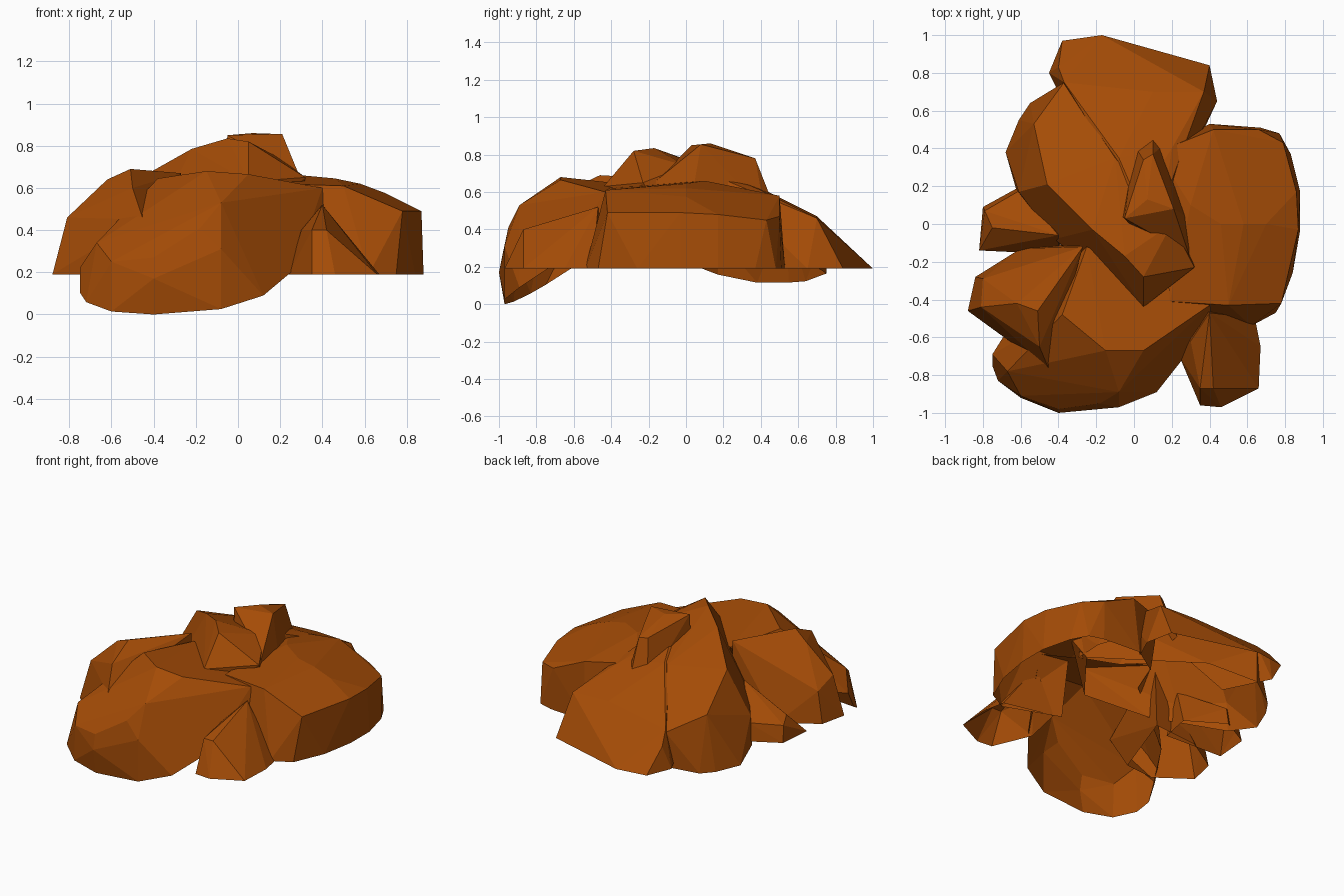
import bpy, bmesh
from math import radians
from mathutils import Vector

mat = bpy.data.materials.new("ochre_stone")
mat.diffuse_color = (0.375, 0.072, 0.002, 1)


def boulder(name, rim, crown, base=0.19, sx=0.0, sy=0.0, inner=None):
    """Faceted open-bottomed shell: rim outline lies on the plane base + sx*x + sy*y.
    Walls facing the 'inner' direction are buried in the pile and left open."""
    bm = bmesh.new()
    rim_v = {bm.verts.new((x, y, base + sx * x + sy * y)) for x, y in rim}
    for p in crown:
        bm.verts.new(p)
    bmesh.ops.convex_hull(bm, input=bm.verts[:])
    bmesh.ops.recalc_face_normals(bm, faces=bm.faces[:])
    # open underside and buried walls
    gone = [f for f in bm.faces if f.normal.z < -0.3 and all(v in rim_v for v in f.verts)]
    if inner:
        d = Vector((*inner, 0)).normalized()
        gone += [f for f in bm.faces if f not in gone and f.normal.dot(d) > 0.75]
    bmesh.ops.delete(bm, geom=gone, context='FACES')
    loose = [v for v in bm.verts if not v.link_faces]
    bmesh.ops.delete(bm, geom=loose, context='VERTS')
    bmesh.ops.dissolve_limit(bm, angle_limit=radians(3), verts=bm.verts[:], edges=bm.edges[:])
    me = bpy.data.meshes.new(name)
    bm.to_mesh(me)
    bm.free()
    me.materials.append(mat)
    ob = bpy.data.objects.new(name, me)
    bpy.context.collection.objects.link(ob)
    return ob


# large rounded rock on the right
boulder("right_rock",
        [(.25, -.40), (.62, -.54), (.75, -.47), (.84, -.26), (.88, -.03), (.88, .17),
         (.83, .37), (.77, .48), (.67, .51), (.40, .53), (.20, .40)],
        [(.19, -.41, .62), (.50, -.43, .61), (.78, -.42, .49), (.87, -.03, .49), (.86, .17, .48),
         (.79, .43, .45), (.66, .50, .47), (.42, .50, .58), (.12, .38, .60), (.30, .10, .66),
         (.46, 0, .645), (.58, 0, .62), (.70, 0, .575)], inner=(-1, 0))

# tilted rock at the front left, reaching the ground
boulder("front_rock",
        [(-.40, -.97), (-.08, -.97), (.12, -.89), (.27, -.70), (.42, -.47), (-.20, -.20),
         (-.60, -.45), (-.75, -.75), (-.72, -.83), (-.60, -.92)],
        [(-.40, -1.0, .17), (-.08, -.97, .31), (-.08, -.89, .53), (-.60, -.91, .25),
         (-.75, -.69, .22), (-.67, -.78, .34), (-.40, -.98, .27), (-.18, -.95, .41),
         (-.15, -.67, .68), (.05, -.67, .665), (.40, -.43, .60), (-.38, -.48, .645),
         (-.25, -.12, .62)],
        base=.614, sx=.08, sy=.6, inner=(.3, 1))

# wedge on the left
boulder("left_rock",
        [(-.88, -.46), (-.84, -.28), (-.60, -.13), (-.27, -.10), (-.45, -.60), (-.66, -.62)],
        [(-.81, -.44, .46), (-.50, -.65, .60), (-.62, -.42, .64), (-.51, -.46, .69),
         (-.27, -.12, .67), (-.45, -.77, .45), (-.80, -.29, .40)])

# low rock behind the wedge
boulder("small_left_rock",
        [(-.82, -.14), (-.80, .09), (-.60, .20), (-.36, .05), (-.40, -.16)],
        [(-.79, .07, .30), (-.75, -.02, .33), (-.60, .18, .31), (-.40, -.06, .46)])

# long central ridge running to the back left
boulder("central_rock",
        [(-.62, .17), (-.68, .38), (-.61, .55), (-.55, .64), (-.37, .75), (-.10, .60),
         (.30, -.10), (.05, -.42), (-.30, -.20)],
        [(-.61, .17, .36), (-.46, .21, .65), (-.53, .53, .48), (-.37, .75, .40),
         (-.22, -.03, .785), (-.05, -.17, .835), (.05, -.28, .82), (.32, -.23, .65),
         (.05, -.44, .63), (-.10, .35, .64), (.20, .0, .74),
         (-.42, -.08, .38), (-.26, -.20, .48)],
        base=.365, sx=.3, sy=-.12)

# sloping slab at the back
boulder("back_rock",
        [(-.38, .97), (-.17, 1.0), (.10, .89), (.40, .84), (.44, .65), (.37, .50),
         (-.30, .50), (-.45, .80)],
        [(-.40, .83, .34), (.10, .70, .47), (.37, .70, .46), (.20, .40, .61),
         (-.08, .35, .645), (-.37, .75, .42), (.02, .12, .73), (.16, .12, .70)],
        inner=(0, -1))

# pointed rock on top
boulder("peak_rock",
        [(-.08, .05), (0, .42), (.10, .48), (.16, .42), (.31, .02), (.30, -.18), (.05, -.08)],
        [(-.05, .03, .85), (.07, .13, .86), (.21, .08, .855), (.10, .37, .78), (.05, .34, .78),
         (.29, -.16, .66)], base=.5)

# small spur at the front right
boulder("small_front_rock",
        [(.24, -.70), (.35, -.96), (.46, -.97), (.66, -.87), (.67, -.65), (.64, -.50), (.30, -.42)],
        [(.40, -.47, .52), (.42, -.87, .40), (.35, -.87, .40), (.30, -.62, .40)])
